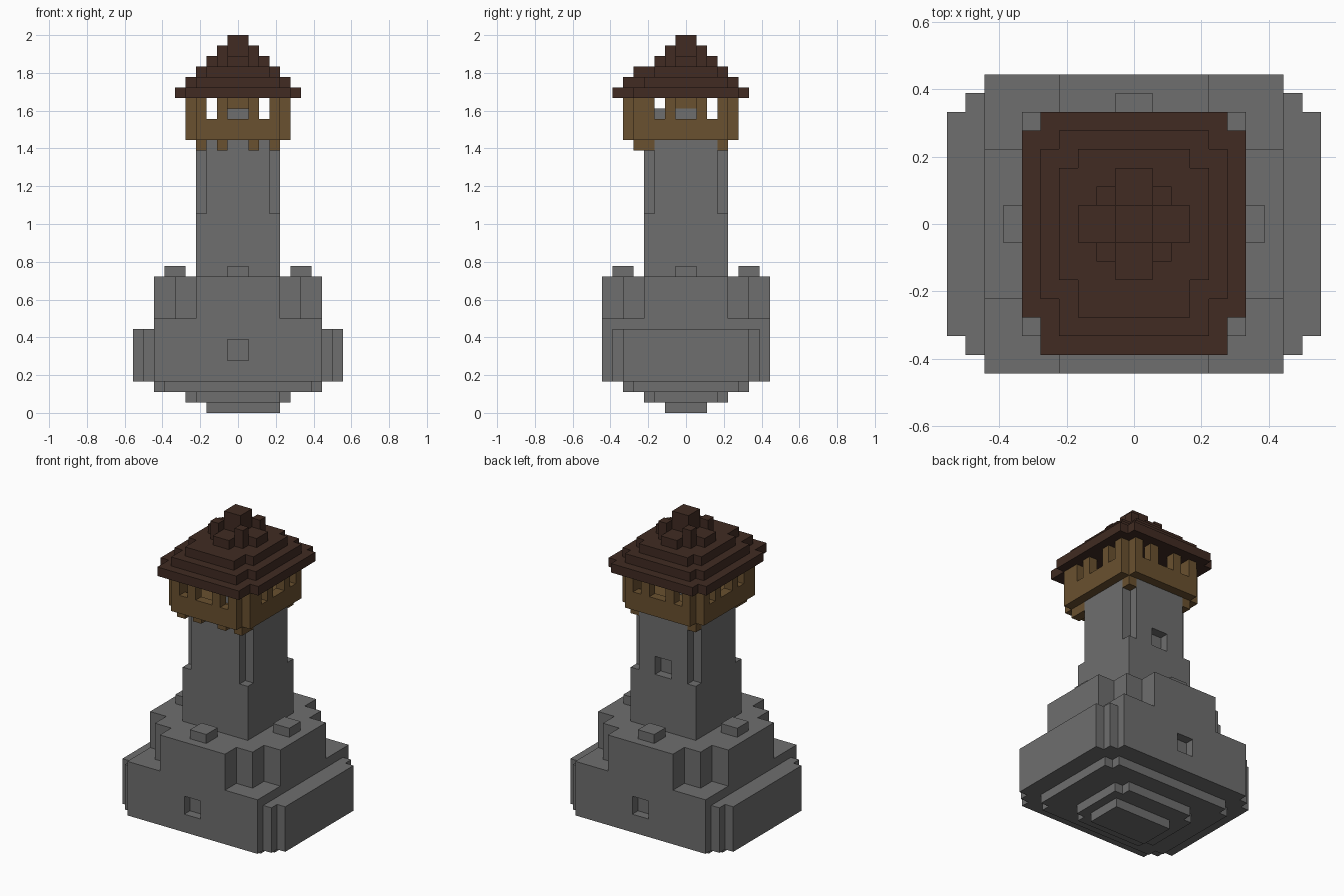
import bpy, bmesh
from mathutils import Vector

U = 1 / 18  # edge length of one block

if "Cube" in bpy.data.objects:
    bpy.data.objects.remove(bpy.data.objects["Cube"], do_unlink=True)


def material(name, rgb):
    m = bpy.data.materials.new(name)
    m.use_nodes = True
    m.diffuse_color = (*rgb, 1)
    m.node_tree.nodes["Principled BSDF"].inputs["Base Color"].default_value = (*rgb, 1)
    return m


stone = material("grey stone", (0.156, 0.156, 0.156))
wood = material("golden brown wood", (0.144, 0.082, 0.029))
shingle = material("dark brown shingle", (0.052, 0.024, 0.016))


def box(x0, x1, y0, y1, z0, z1):
    """Set of block cells filling a box."""
    return {(x, y, z) for x in range(x0, x1) for y in range(y0, y1) for z in range(z0, z1)}


def tier(z0, z1, *plans):
    """Union of centred rectangles (half width, half depth) over a height range."""
    cells = set()
    for hx, hy in plans:
        cells |= box(-hx, hx, -hy, hy, z0, z1)
    return cells


def build(name, cells, mat):
    """Skin a set of cells with its outer faces only, merging flat areas."""
    bm = bmesh.new()
    corners = {}

    def vert(p):
        key = tuple(p)
        if key not in corners:
            corners[key] = bm.verts.new(Vector(key) * U)
        return corners[key]

    for c in cells:
        for axis in range(3):
            a, b = (axis + 1) % 3, (axis + 2) % 3
            for side in (0, 1):
                n = list(c)
                n[axis] += 2 * side - 1
                if tuple(n) in cells:
                    continue
                loop = []
                for da, db in ((0, 0), (1, 0), (1, 1), (0, 1)):
                    p = list(c)
                    p[axis] += side
                    p[a] += da
                    p[b] += db
                    loop.append(vert(p))
                bm.faces.new(loop if side else loop[::-1])
    bmesh.ops.dissolve_limit(bm, angle_limit=0.01, verts=bm.verts[:], edges=bm.edges[:])
    mesh = bpy.data.meshes.new(name)
    bm.to_mesh(mesh)
    bm.free()
    mesh.materials.append(mat)
    ob = bpy.data.objects.new(name, mesh)
    bpy.context.collection.objects.link(ob)
    return ob


# Stepped underside and wide base, with a window niche front and back
base = box(-3, 4, -2, 2, 0, 1)
base |= tier(1, 2, (5, 3), (4, 4))
base |= tier(2, 3, (8, 5), (7, 6))
base |= tier(3, 8, (10, 6), (9, 7), (8, 8))
base |= tier(8, 9, (8, 8))
base -= box(-1, 1, -8, -7, 5, 7) | box(-1, 1, 7, 8, 5, 7)

# Upper terrace with notched corners
base |= tier(9, 13, (8, 4), (6, 6), (4, 8))
build("stone_base", base, stone)

# Merlons on the four sides of the terrace
for side, s in (("left", 5), ("right", -7)):
    build("merlon_" + side, box(s, s + 2, -1, 1, 13, 14), stone)
for side, s in (("back", 5), ("front", -7)):
    build("merlon_" + side, box(-1, 1, s, s + 2, 13, 14), stone)

# Tower shaft: corners cut away higher up, one niche at the back
tower = tier(13, 19, (4, 4)) | tier(19, 26, (4, 3), (3, 4))
tower -= box(-1, 1, 3, 4, 19, 21)
build("tower_shaft", tower, stone)

# Wooden gallery: floor, parapet and posts around an open room
gallery = box(-4, 4, -6, 5, 26, 30) | box(-5, 5, -5, 4, 26, 30)
gallery -= box(-4, 4, -4, 3, 27, 30) | box(-3, 3, -5, 4, 27, 30)
for a, b in ((-3, -2), (-1, 1), (2, 3)):
    gallery -= box(a, b, -6, 5, 28, 30) | box(-5, 5, a, b, 28, 30)

# Brackets below the gallery
for x in (-4, 3):
    for y in (-4, 3):
        gallery |= box(x, x + 1, y, y + 1, 25, 26)
for x in (-4, -2, 1, 3):
    gallery |= box(x, x + 1, -5, -4, 25, 26)
build("wooden_gallery", gallery, wood)

# Stone core standing in the gallery, with a wooden cap
build("gallery_core", box(-1, 1, -3, 1, 27, 29), stone)
build("core_cap", box(-1, 1, -1, 1, 29, 30), wood)

# Stepped roof
roof = box(-6, 6, -5, 5, 30, 31) | box(-5, 5, -7, 6, 30, 31)
roof |= box(-5, 5, -4, 4, 31, 32) | box(-4, 4, -6, 5, 31, 32)
roof |= box(-4, 4, -3, 3, 32, 33) | box(-3, 3, -5, 4, 32, 33)

# Roof crown: cross arms, four corner posts and a central peak
roof |= tier(33, 34, (3, 1), (1, 3))
for x in (-2, 1):
    for y in (-2, 1):
        roof |= box(x, x + 1, y, y + 1, 33, 35)
roof |= tier(33, 36, (1, 1))
build("stepped_roof", roof, shingle)
